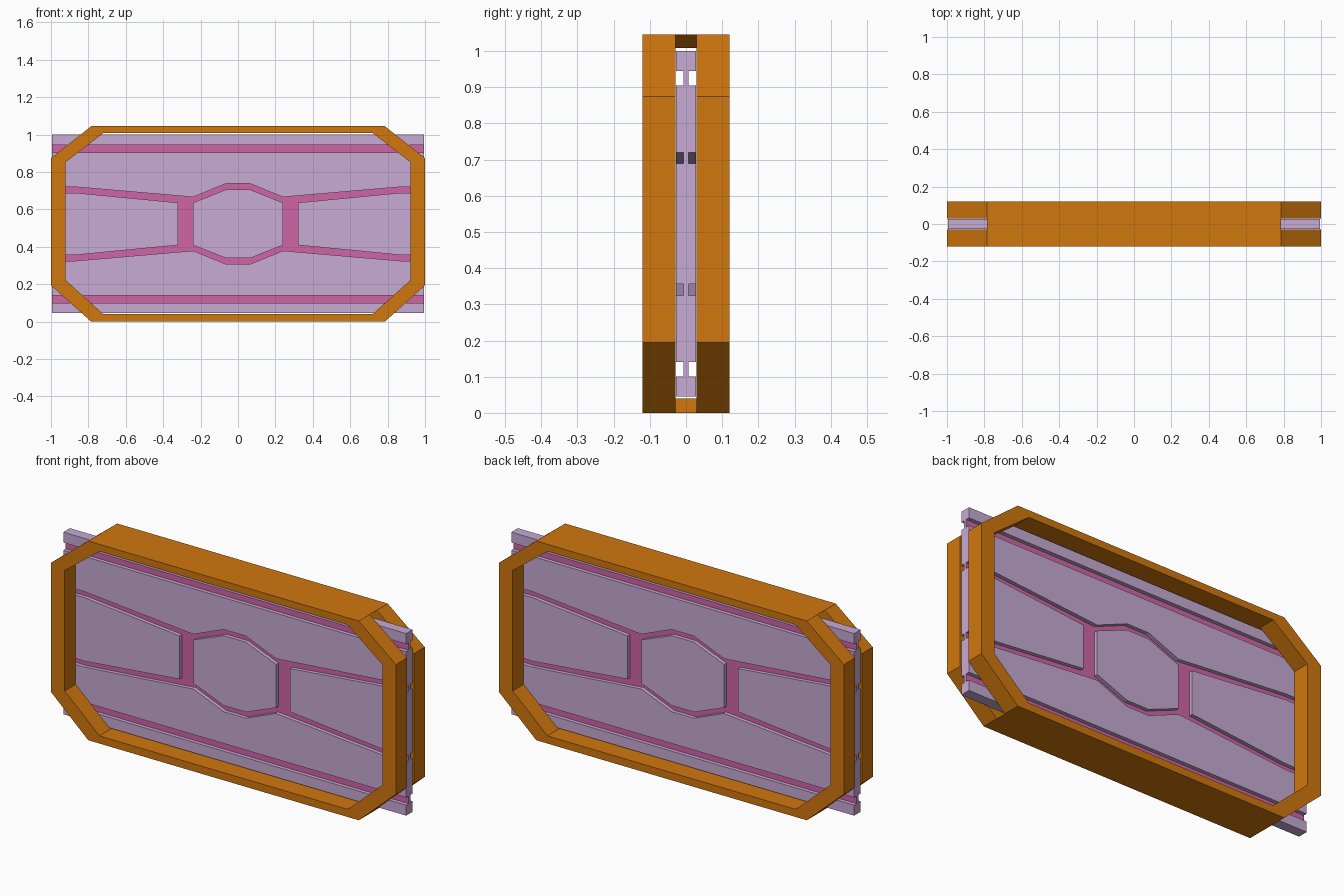
import bpy
import bmesh

if "Cube" in bpy.data.objects:
    bpy.data.objects.remove(bpy.data.objects["Cube"], do_unlink=True)


def material(name, rgb):
    mat = bpy.data.materials.new(name)
    mat.use_nodes = True
    mat.diffuse_color = (*rgb, 1)
    mat.node_tree.nodes["Principled BSDF"].inputs["Base Color"].default_value = (*rgb, 1)
    return mat


ORANGE = material("frame orange", (0.63, 0.185, 0.004))
LILAC = material("panel lilac", (0.57, 0.405, 0.66))
PINK = material("groove pink", (0.63, 0.13, 0.39))

MID_Z = 0.5225      # height of the panel's centre line
HALF_X = 0.995      # half length of the panel
CORE_Y, PANEL_Y = 0.007, 0.027
SLOT_Y, FRAME_Y = 0.029, 0.12


def finish(name, bm, *mats):
    bmesh.ops.recalc_face_normals(bm, faces=bm.faces)
    mesh = bpy.data.meshes.new(name)
    for mat in mats:
        mesh.materials.append(mat)
    bm.to_mesh(mesh)
    bm.free()
    obj = bpy.data.objects.new(name, mesh)
    bpy.context.collection.objects.link(obj)
    return obj


def prism(name, outline, y0, y1, *mats):
    """Extrude an x-z outline from y0 to y1."""
    bm = bmesh.new()
    face = bm.faces.new([bm.verts.new((x, y0, z)) for x, z in outline])
    ext = bmesh.ops.extrude_face_region(bm, geom=[face])["geom"]
    verts = [g for g in ext if isinstance(g, bmesh.types.BMVert)]
    bmesh.ops.translate(bm, verts=verts, vec=(0, y1 - y0, 0))
    return finish(name, bm, *mats)


def flip_x(points):
    return [(-x, z) for x, z in reversed(points)]


def flip_z(points):
    return [(x, 2 * MID_Z - z) for x, z in reversed(points)]


# Frame: chamfered ring whose corners and ends are slotted for the panel
outer = [(0.785, 0), (1, 0.194), (1, 0.874), (0.785, 1.045)]
inner = [(0.72, 0.04), (0.922, 0.222), (0.922, 0.853), (0.72, 1.008)]
outer += flip_x(outer)
inner += flip_x(inner)
layers = [-FRAME_Y, -SLOT_Y, SLOT_Y, FRAME_Y]
count = len(outer)


def solid(seg, layer):
    # The middle layer is filled only along the top and bottom bars
    return layer in (0, 2) or (layer == 1 and seg % count in (3, 7))


bm = bmesh.new()
out_v = [[bm.verts.new((x, y, z)) for x, z in outer] for y in layers]
in_v = [[bm.verts.new((x, y, z)) for x, z in inner] for y in layers]
for layer in range(3):
    for seg in range(count):
        if not solid(seg, layer):
            continue
        nxt, up = (seg + 1) % count, layer + 1
        for ring in (out_v, in_v):
            bm.faces.new((ring[layer][seg], ring[layer][nxt], ring[up][nxt], ring[up][seg]))
        for level, beyond in ((layer, layer - 1), (up, up)):
            if not solid(seg, beyond):
                bm.faces.new((out_v[level][seg], out_v[level][nxt],
                              in_v[level][nxt], in_v[level][seg]))
        for corner, beside in ((seg, seg - 1), (nxt, seg + 1)):
            if not solid(beside, layer):
                bm.faces.new((out_v[layer][corner], out_v[up][corner],
                              in_v[up][corner], in_v[layer][corner]))
finish("frame", bm, ORANGE)

# Panel core: its broad faces form the groove floors
low, high = 0.045, 1.0
core = prism("panel_core", [(-HALF_X, low), (HALF_X, low), (HALF_X, high), (-HALF_X, high)],
             -CORE_Y, CORE_Y, LILAC, PINK)
for poly in core.data.polygons:
    poly.material_index = int(abs(poly.normal.y) > 0.5)

# Raised plates, leaving the grooves between them
edge_strip = [(-HALF_X, 0.945), (HALF_X, 0.945), (HALF_X, high), (-HALF_X, high)]
wave = [(0.064, 0.738), (0.24, 0.666), (0.87, 0.72), (HALF_X, 0.72), (HALF_X, 0.905)]
broad_plate = wave + flip_x(wave)
wing_top = [(0.32, 0.636), (0.87, 0.689), (HALF_X, 0.689)]
wing = wing_top + flip_z(wing_top)
hub_top = [(0.24, 0.636), (0.064, 0.706)]
hub_top += flip_x(hub_top)
hub = hub_top + flip_z(hub_top)

plates = {
    "upper_edge_strip": edge_strip, "lower_edge_strip": flip_z(edge_strip),
    "upper_plate": broad_plate, "lower_plate": flip_z(broad_plate),
    "left_plate": wing, "right_plate": flip_x(wing),
    "centre_plate": hub,
}
for side, sign in (("front", -1), ("back", 1)):
    for name, outline in plates.items():
        prism(f"{side}_{name}", outline, sign * CORE_Y, sign * PANEL_Y, LILAC)
